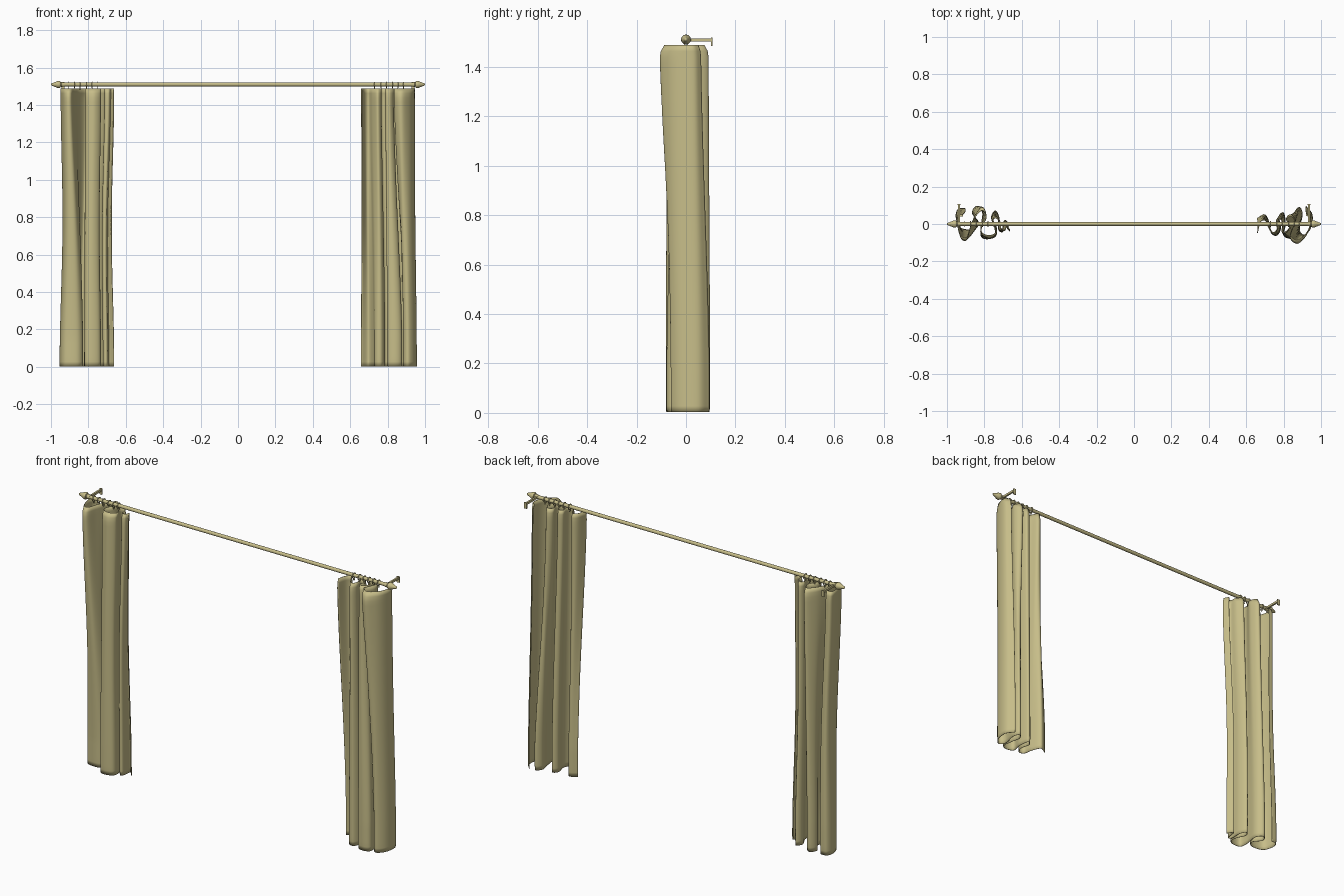
import bpy, bmesh, math
from mathutils import Vector, Matrix

if "Cube" in bpy.data.objects:
    bpy.data.objects.remove(bpy.data.objects["Cube"])

ROD_Z = 1.51
cloth = bpy.data.materials.new("khaki")
cloth.diffuse_color = (0.57, 0.51, 0.25, 1)
cloth.use_nodes = True
cloth.node_tree.nodes["Principled BSDF"].inputs["Base Color"].default_value = cloth.diffuse_color


def finish(name, bm, angle=40):
    bmesh.ops.recalc_face_normals(bm, faces=bm.faces)
    me = bpy.data.meshes.new(name)
    bm.to_mesh(me)
    bm.free()
    me.materials.append(cloth)
    ob = bpy.data.objects.new(name, me)
    bpy.context.collection.objects.link(ob)
    bpy.ops.object.select_all(action='DESELECT')
    ob.select_set(True)
    bpy.context.view_layer.objects.active = ob
    bpy.ops.object.shade_smooth_by_angle(angle=math.radians(angle))
    return ob


def lathe_x(name, profile, sign=1, n=20):
    # revolve (x, radius) pairs round the rod axis
    bm = bmesh.new()
    rings = [[bm.verts.new((sign * x, r * math.cos(2 * math.pi * i / n),
                            ROD_Z + r * math.sin(2 * math.pi * i / n)))
              for i in range(n)] for x, r in profile]
    for a, b in zip(rings, rings[1:]):
        for i in range(n):
            bm.faces.new((a[i], a[(i + 1) % n], b[(i + 1) % n], b[i]))
    bm.faces.new(rings[0])
    bm.faces.new(rings[-1])
    return finish(name, bm)


def box(bm, lo, hi):
    lo, hi = Vector(lo), Vector(hi)
    s = hi - lo
    bmesh.ops.create_cube(bm, size=1, matrix=Matrix.Translation((lo + hi) / 2)
                          @ Matrix.Diagonal((s.x, s.y, s.z, 1)))


def ring(name, x, y, z, major, minor, n=18, m=6):
    # torus whose hole runs along x
    bm = bmesh.new()
    v = []
    for i in range(n):
        a = 2 * math.pi * i / n
        v.append([])
        for j in range(m):
            b = 2 * math.pi * j / m
            r = major + minor * math.cos(b)
            v[i].append(bm.verts.new((x + minor * math.sin(b), y + r * math.cos(a), z + r * math.sin(a))))
    for i in range(n):
        for j in range(m):
            k, l = (i + 1) % n, (j + 1) % m
            bm.faces.new((v[i][j], v[k][j], v[k][l], v[i][l]))
    return finish(name, bm, 80)


def spline(pts, sub=6):
    # smooth fold line through the given plan points
    p = [Vector(q) for q in pts]
    p = [2 * p[0] - p[1]] + p + [2 * p[-1] - p[-2]]
    out = []
    for i in range(1, len(p) - 2):
        a, b, c, d = p[i - 1:i + 3]
        for k in range(sub):
            t = k / sub
            out.append(0.5 * (2 * b + (c - a) * t + (2 * a - 5 * b + 4 * c - d) * t * t
                              + (3 * b - a - 3 * c + d) * t ** 3))
    return out + [p[-2]]


def drape(name, top, bottom, squeeze, cx, z0=0.003, z1=1.488, rows=60):
    # cloth sheet blending from the top fold line to the bottom one
    T, B = spline(top), spline(bottom)
    bm = bmesh.new()
    grid = []
    for r in range(rows + 1):
        z = z0 + (z1 - z0) * r / rows
        t = min(1, max(0, (z - 0.15) / 1.3))
        t = 0.5 * t + 0.5 * t * t * (3 - 2 * t)
        sx = 1 - squeeze * math.sin(math.pi * z / 1.5) ** 2
        # gathered slightly at the heading, tucked slightly at the hem
        sy = 1 - 0.2 * max(0, (z - 1.44) / 0.05) ** 2 - 0.03 * max(0, (0.04 - z) / 0.04) ** 2
        row = []
        for a, b in zip(T, B):
            p = b.lerp(a, t)
            row.append(bm.verts.new((cx + (p.x - cx) * sx, p.y * sy, z)))
        grid.append(row)
    for a, b in zip(grid, grid[1:]):
        for i in range(len(a) - 1):
            bm.faces.new((a[i], a[i + 1], b[i + 1], b[i]))
    ob = finish(name, bm, 60)
    mod = ob.modifiers.new("thickness", 'SOLIDIFY')
    mod.thickness = 0.003
    mod.offset = 0


# Rod and finials
lathe_x("rod", [(-0.95, 0.010), (0.95, 0.010)])
FINIAL = [(0.938, 0.012), (0.944, 0.014), (0.948, 0.012), (0.950, 0.017), (0.956, 0.020),
          (0.965, 0.0185), (0.978, 0.013), (0.988, 0.0085), (0.994, 0.007), (0.998, 0.005), (1.0, 0.001)]
for side, s in (("left", -1), ("right", 1)):
    lathe_x(side + "_finial", FINIAL, s)
    # Wall bracket: arm, rod collar and plate
    bm = bmesh.new()
    x = s * 0.935
    box(bm, (x - 0.005, 0.0, ROD_Z - 0.007), (x + 0.005, 0.104, ROD_Z + 0.005))
    box(bm, (x - 0.008, 0.102, ROD_Z - 0.026), (x + 0.008, 0.108, ROD_Z + 0.008))
    finish(side + "_bracket", bm, 30)
    lathe_x(side + "_collar", [(0.927, 0.012), (0.942, 0.012)], s)

# Hanging rings with small eyes below
RINGS = {"left": [-0.905, -0.875, -0.845, -0.81, -0.78, -0.75],
         "right": [0.73, 0.765, 0.795, 0.825, 0.855, 0.885]}
for side, xs in RINGS.items():
    for i, x in enumerate(xs):
        ring(f"{side}_ring_{i}", x, 0, ROD_Z - 0.002, 0.0145, 0.0028)
        ring(f"{side}_ring_eye_{i}", x, 0, ROD_Z - 0.022, 0.006, 0.002, 10)

# Fold lines in plan (x, y)
right_top = [(.66, -.05), (.675, .01), (.70, .025), (.72, -.02), (.745, -.055), (.765, -.03), (.76, .02),
             (.785, .03), (.795, -.01), (.79, -.04), (.81, -.05), (.83, -.02), (.815, .03), (.84, .05),
             (.86, .01), (.835, -.07), (.87, -.105), (.91, -.075), (.935, -.03), (.943, .03), (.92, .06)]
right_bottom = [(.658, .03), (.70, .05), (.725, 0), (.735, -.05), (.765, -.06), (.785, -.02), (.775, .04),
                (.80, .06), (.81, 0), (.80, -.06), (.84, -.078), (.875, -.06), (.87, 0), (.86, .06),
                (.885, .09), (.90, .05), (.885, -.03), (.91, -.06), (.945, -.02), (.953, .05), (.92, .095)]
left_top = [(-.915, .05), (-.943, .045), (-.945, 0), (-.925, -.075), (-.895, -.085), (-.875, -.02), (-.85, .045),
            (-.81, .09), (-.79, .04), (-.815, -.02), (-.81, -.06), (-.77, -.075), (-.735, -.05), (-.745, -.01),
            (-.755, .02), (-.74, .04), (-.715, .01), (-.71, -.03), (-.69, -.035), (-.68, -.01), (-.663, -.04)]
left_bottom = [(-.905, .085), (-.94, .08), (-.952, .04), (-.93, -.02), (-.86, -.03), (-.83, .005), (-.865, .06),
               (-.84, .096), (-.81, .06), (-.82, -.02), (-.815, -.07), (-.78, -.08), (-.74, -.065), (-.735, -.02),
               (-.76, .04), (-.74, .07), (-.72, .03), (-.72, -.03), (-.70, -.04), (-.69, .02), (-.663, -.01)]

# Curtains
drape("left_curtain", left_top, left_bottom, 0.09, -0.81)
drape("right_curtain", right_top, right_bottom, 0.02, 0.81)
